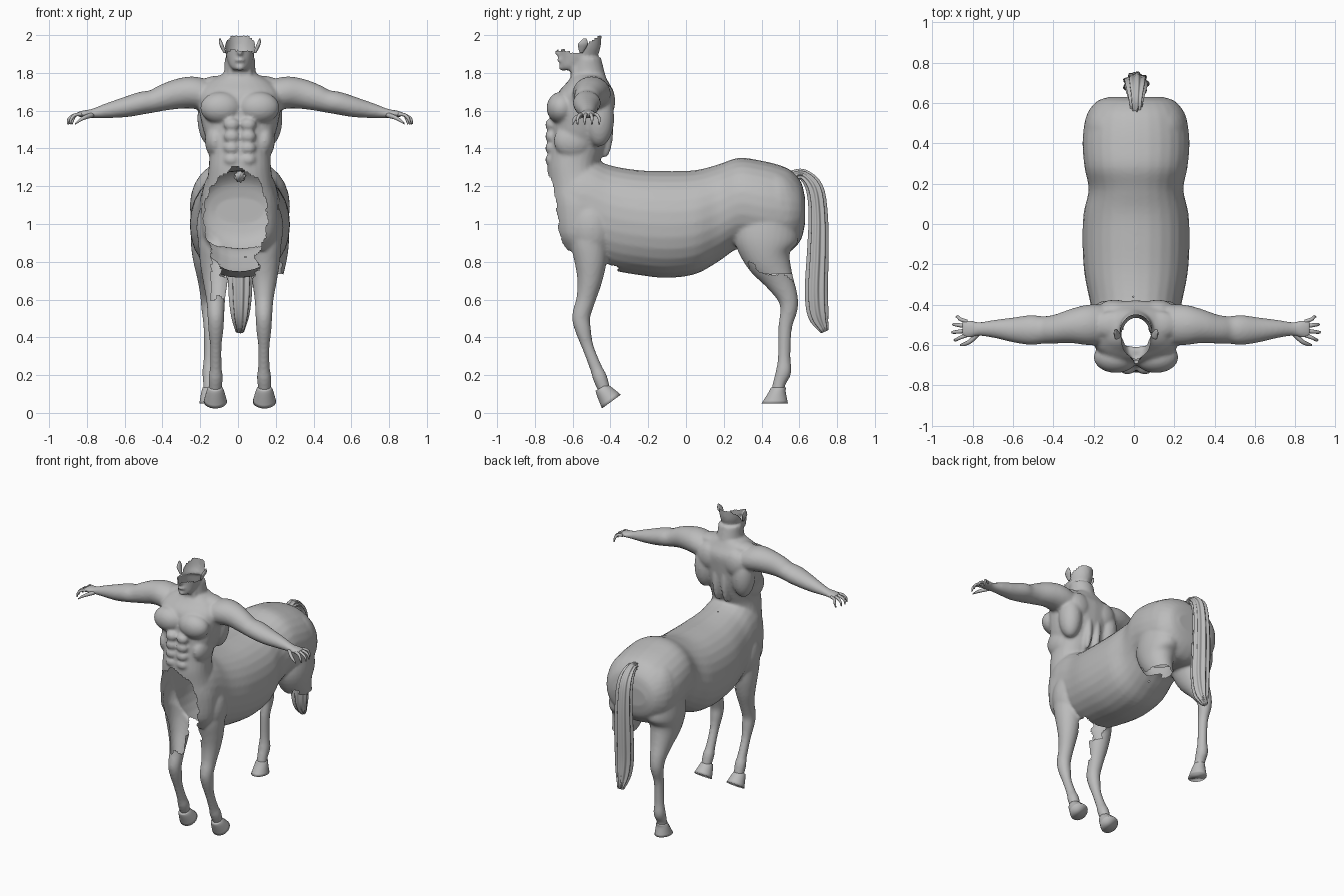
import bpy
import bmesh
from math import sin, cos, pi, copysign
from mathutils import Vector, Matrix

cube = bpy.data.objects.get("Cube")
if cube:
    bpy.data.objects.remove(cube, do_unlink=True)

AXIS_X, AXIS_Y, AXIS_Z = Vector((1, 0, 0)), Vector((0, 1, 0)), Vector((0, 0, 1))
CENTRE_SHIFT = 0.01
SIDES = (("left", 1), ("right", -1))

# one plain stone grey for everything
grey = bpy.data.materials.new("stone grey")
grey.use_nodes = True
grey.diffuse_color = (0.5, 0.5, 0.5, 1)
grey.node_tree.nodes["Principled BSDF"].inputs["Base Color"].default_value = grey.diffuse_color


def smooth_path(stations, steps):
    """Catmull-Rom resampling of centre and radii together."""
    rows = [Vector(s) for s in stations]
    rows = [rows[0] * 2 - rows[1]] + rows + [rows[-1] * 2 - rows[-2]]
    result = []
    for a, b, c, d in zip(rows, rows[1:], rows[2:], rows[3:]):
        for i in range(steps):
            t = i / steps
            result.append((b * 2 + (c - a) * t + (a * 2 - b * 5 + c * 4 - d) * t * t
                           + (b * 3 - a - c * 3 + d) * t * t * t) / 2)
    return result + [rows[-2]]


def tube(bm, stations, side, up=None, mirror=1, power=2, lobes=0, steps=4, count=28):
    """Loft through (x, y, z, side radius, up radius); rings follow the path unless up is fixed."""
    path = smooth_path(stations, steps)
    centres = [Vector(p[:3]) for p in path]
    rings = []
    for i, p in enumerate(path):
        tangent = centres[min(i + 1, len(path) - 1)] - centres[max(i - 1, 0)]
        across = up or tangent.cross(side).normalized()
        ring = []
        for k in range(count):
            angle = 2 * pi * k / count
            groove = 1 + 0.12 * cos(lobes * angle) if lobes else 1
            c, s = cos(angle), sin(angle)
            c = copysign(abs(c) ** (2 / power), c) * groove * max(p[3], 0.003)
            s = copysign(abs(s) ** (2 / power), s) * groove * max(p[4], 0.003)
            v = centres[i] + side * c + across * s
            ring.append(bm.verts.new((v.x * mirror, v.y, v.z)))
        rings.append(ring)
    for low, high in zip(rings, rings[1:]):
        for k in range(count):
            n = (k + 1) % count
            bm.faces.new((low[k], low[n], high[n], high[k]))
    bm.faces.new(rings[0][::-1])
    bm.faces.new(rings[-1])


def blob(bm, centre, size):
    bmesh.ops.create_uvsphere(bm, u_segments=24, v_segments=16, radius=1,
                              matrix=Matrix.LocRotScale(Vector(centre), None, Vector(size)))


def pair(bm, centre, size):
    for _, m in SIDES:
        blob(bm, (centre[0] * m, centre[1], centre[2]), size)


def make_object(name, bm):
    bmesh.ops.recalc_face_normals(bm, faces=bm.faces)
    mesh = bpy.data.meshes.new(name)
    bm.to_mesh(mesh)
    bm.free()
    mesh.shade_smooth()
    mesh.materials.append(grey)
    obj = bpy.data.objects.new(name, mesh)
    obj.location.x = CENTRE_SHIFT
    bpy.context.collection.objects.link(obj)
    return obj


skin = bmesh.new()

# horse barrel: y, top, bottom, half width
barrel = [(-.7, 1.25, .95, .12), (-.66, 1.33, .88, .17), (-.58, 1.36, .84, .2),
          (-.5, 1.35, .82, .21), (-.4, 1.31, .76, .225), (-.25, 1.285, .73, .255),
          (-.1, 1.28, .715, .265), (.05, 1.285, .735, .26), (.17, 1.315, .8, .235),
          (.28, 1.35, .87, .255), (.4, 1.335, .85, .265), (.5, 1.31, .84, .255),
          (.56, 1.28, .86, .235), (.61, 1.22, .92, .19), (.63, 1.14, 1, .13)]
tube(skin, [(0, y, (t + b) / 2, w, (t - b) / 2) for y, t, b, w in barrel],
     AXIS_X, up=AXIS_Z, power=2.15)

# human trunk running down into the horse chest: z, front, back, half width
trunk = [(.86, -.65, -.45, .16), (.95, -.7, -.42, .2), (1.1, -.72, -.4, .205),
         (1.2, -.73, -.42, .18), (1.3, -.735, -.46, .165), (1.4, -.725, -.43, .165),
         (1.5, -.71, -.4, .195), (1.6, -.7, -.385, .215), (1.69, -.68, -.38, .22),
         (1.75, -.63, -.41, .17), (1.79, -.6, -.43, .1)]
tube(skin, [(0, (f + b) / 2, z, w, (b - f) / 2) for z, f, b, w in trunk],
     AXIS_X, up=AXIS_Y, power=2.3)

# neck and head: z, front, back, half width
neck = [(1.72, -.61, -.41, .11), (1.8, -.61, -.43, .085), (1.88, -.6, -.45, .08)]
skull = [(1.815, -.655, -.59, .035), (1.835, -.665, -.54, .053), (1.87, -.665, -.48, .068),
         (1.91, -.665, -.46, .077), (1.95, -.665, -.45, .084), (2.04, -.65, -.445, .086)]
for part in (neck, skull):
    tube(skin, [(0, (f + b) / 2, z, w, (b - f) / 2) for z, f, b, w in part],
         AXIS_X, up=AXIS_Y)
blob(skin, (0, -.67, 1.91), (.017, .028, .022))
blob(skin, (0, -.663, 1.867), (.032, .02, .012))
blob(skin, (0, -.652, 1.83), (.028, .022, .02))

# chest, stomach, back and collar muscles
pair(skin, (.1, -.66, 1.615), (.11, .078, .085))
for row in range(4):
    pair(skin, (.043, -.715, 1.34 + row * .062), (.042, .03, .033))
pair(skin, (.13, -.6, 1.44), (.055, .1, .09))
pair(skin, (.15, -.46, 1.56), (.075, .08, .15))
pair(skin, (.105, -.425, 1.65), (.085, .05, .09))
pair(skin, (.035, -.43, 1.5), (.03, .045, .15))
pair(skin, (.11, -.5, 1.745), (.1, .07, .04))
pair(skin, (.045, -.58, 1.79), (.02, .025, .07))
# horse shoulder and rump muscles
pair(skin, (.13, -.5, .98), (.1, .12, .17))
pair(skin, (.12, .46, 1.08), (.14, .165, .2))

arm = [(.14, -.5, 1.67, .1, .08), (.24, -.5, 1.695, .1, .085), (.32, -.505, 1.69, .085, .08),
       (.4, -.52, 1.67, .072, .07), (.46, -.525, 1.65, .068, .06), (.52, -.525, 1.64, .074, .06),
       (.6, -.525, 1.62, .063, .054), (.7, -.52, 1.6, .045, .04), (.78, -.52, 1.585, .034, .025),
       (.82, -.52, 1.583, .044, .02), (.86, -.52, 1.58, .04, .013)]
fore_leg = [(.13, -.5, 1, .09, .11), (.13, -.51, .9, .09, .1), (.13, -.505, .8, .082, .085),
            (.13, -.51, .7, .066, .066), (.128, -.53, .6, .05, .051), (.127, -.555, .51, .044, .048),
            (.127, -.545, .44, .04, .042), (.127, -.52, .35, .03, .031), (.127, -.477, .24, .031, .032),
            (.128, -.457, .19, .038, .038), (.13, -.435, .13, .034, .033), (.13, -.425, .1, .03, .03)]
hind_leg = [(.14, .44, 1.05, .11, .15), (.145, .425, .92, .115, .17), (.15, .435, .82, .1, .125),
            (.155, .49, .71, .07, .08), (.158, .535, .62, .052, .056), (.16, .545, .55, .044, .046),
            (.16, .525, .45, .032, .036), (.16, .52, .3, .031, .033), (.16, .517, .22, .039, .041),
            (.16, .495, .16, .035, .034), (.16, .485, .11, .035, .034)]
for _, m in SIDES:
    tube(skin, arm, AXIS_Y, mirror=m)
    tube(skin, fore_leg, AXIS_X, mirror=m)
    tube(skin, hind_leg, AXIS_X, mirror=m)

# fuse the forms into one continuous skin
body = make_object("body", skin)
fuse = body.modifiers.new("fuse", "REMESH")
fuse.mode = "VOXEL"
fuse.voxel_size = 0.01
relax = body.modifiers.new("relax", "SMOOTH")
relax.iterations = 4
bpy.context.view_layer.update()
fused = bpy.data.meshes.new_from_object(body.evaluated_get(bpy.context.evaluated_depsgraph_get()))
body.modifiers.clear()
body.data = fused


def torn_away(p):
    """Ragged openings: crown, chest, between the forelegs, and the left hind leg."""
    x, y, z = p
    rag = 0.012 * (sin(70 * z + 40 * x) + sin(47 * x + 31 * y))
    crown = z > min(1.915 + max(0, y + .56) * .8 + rag * .7, 1.998)
    chest = y < -.36 and ((x + .02) / .17) ** 2 + ((z - 1.03) / .26) ** 2 < 1 + rag * 5
    gap = y < -.36 and abs(x) < .1 + rag and .72 < z < .92
    foreleg = y < -.52 and -.15 < x < -.03 and .6 + rag < z < .9
    hind = x > .02 and y > .2 and z < .76 - (y - .4) * .25 + rag
    return crown or chest or gap or foreleg or hind


shell = bmesh.new()
shell.from_mesh(fused)
torn = [f for f in shell.faces if torn_away(f.calc_center_median())]
bmesh.ops.delete(shell, geom=torn, context="FACES")
shell.to_mesh(fused)
shell.free()
fused.shade_smooth()

# tail of grooved hair arching off the rump
tail = bmesh.new()
tube(tail, [(0, .56, 1.25, .025, .03), (0, .62, 1.26, .035, .028), (0, .68, 1.19, .05, .042),
            (0, .7, 1.05, .055, .046), (0, .698, .85, .06, .052), (0, .69, .65, .058, .055),
            (0, .7, .52, .045, .05), (0, .735, .43, .02, .02)],
     AXIS_X, lobes=9, count=72)
make_object("tail", tail)

# hooves, the fore pair tipped back
fore_hoof = [(.13, -.447, .135, .036, .036), (.13, -.435, .115, .046, .044), (.13, -.395, .06, .062, .062)]
hind_hoof = [(.16, .49, .135, .036, .04), (.16, .483, .11, .044, .045), (.16, .47, .05, .055, .07)]
for name, m in SIDES:
    hoof = bmesh.new()
    tube(hoof, fore_hoof, AXIS_X, mirror=m)
    make_object(name + "_fore_hoof", hoof)
    if name == "right":
        hoof = bmesh.new()
        tube(hoof, hind_hoof, AXIS_X, up=AXIS_Y, mirror=m)
        make_object(name + "_hind_hoof", hoof)

    # ears
    ear = bmesh.new()
    tube(ear, [(.08, -.555, 1.905, .006, .008), (.09, -.55, 1.93, .01, .02),
               (.1, -.545, 1.955, .01, .026), (.106, -.535, 1.983, .004, .008)],
         AXIS_X, up=AXIS_Y, mirror=m, count=14)
    make_object(name + "_ear", ear)

    # fingers and thumb, curled slightly down
    hand = bmesh.new()
    for i in range(4):
        y = -.55 + i * .022
        reach = (.9, .912, .908, .89)[i]
        spread = (i - 1.5) * .008
        tube(hand, [(.835, y, 1.58, .01, .01), (.87, y + spread, 1.578, .01, .009),
                    (reach - .008, y + spread * 2, 1.558, .008, .008),
                    (reach, y + spread * 2, 1.528, .004, .004)],
             AXIS_Y, mirror=m, count=12)
    tube(hand, [(.78, -.54, 1.578, .014, .013), (.82, -.58, 1.565, .012, .011),
                (.85, -.595, 1.548, .009, .009), (.872, -.6, 1.53, .004, .004)],
         AXIS_Z, mirror=m, count=12)
    make_object(name + "_fingers", hand)
